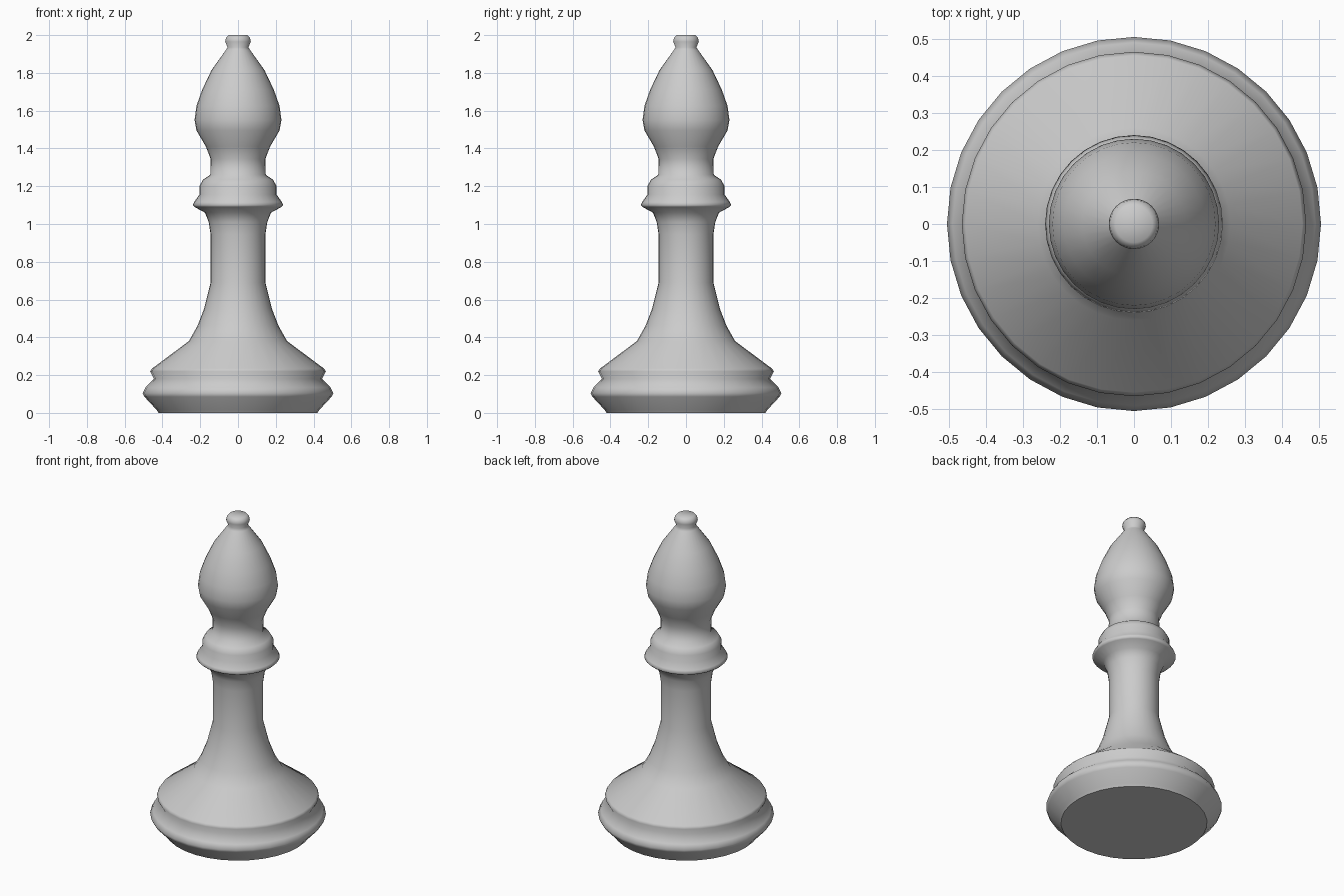
import bpy, bmesh, math

SIDES = 32

# Half profile as (radius, height), from the foot centre to the tip
profile = [
    (0, 0), (0.42, 0), (0.43, 0.015), (0.495, 0.085), (0.505, 0.105), (0.49, 0.135),
    (0.445, 0.18), (0.465, 0.22), (0.455, 0.235), (0.26, 0.38),          # foot
    (0.215, 0.46), (0.18, 0.55), (0.145, 0.69), (0.145, 0.945),          # stem
    (0.155, 1.01), (0.175, 1.06), (0.23, 1.09), (0.24, 1.10),
    (0.232, 1.117), (0.205, 1.155), (0.205, 1.20), (0.185, 1.235),       # collars
    (0.147, 1.26), (0.145, 1.345), (0.17, 1.41), (0.22, 1.495),          # neck
    (0.23, 1.55), (0.22, 1.625), (0.19, 1.71), (0.14, 1.815),
    (0.065, 1.92), (0.055, 1.935), (0.068, 1.965), (0.064, 1.985),       # head
    (0.05, 2.0), (0, 2.0),                                               # finial
]

# Revolve the profile into one closed turned piece
bm = bmesh.new()
verts = [bm.verts.new((r, 0, z)) for r, z in profile]
edges = [bm.edges.new(pair) for pair in zip(verts, verts[1:])]
bmesh.ops.spin(bm, geom=verts + edges, cent=(0, 0, 0), axis=(0, 0, 1),
               angle=math.tau, steps=SIDES)
bmesh.ops.remove_doubles(bm, verts=bm.verts, dist=0.0005)
bmesh.ops.recalc_face_normals(bm, faces=bm.faces)

# Smooth sides, flat underside with a crisp rim
for f in bm.faces:
    f.smooth = f.calc_center_median().z > 0.001
for e in bm.edges:
    if len({f.smooth for f in e.link_faces}) > 1:
        e.smooth = False

mesh = bpy.data.meshes.new("turned_body")
bm.to_mesh(mesh)
bm.free()
body = bpy.data.objects.new("turned_body", mesh)
bpy.context.collection.objects.link(body)
